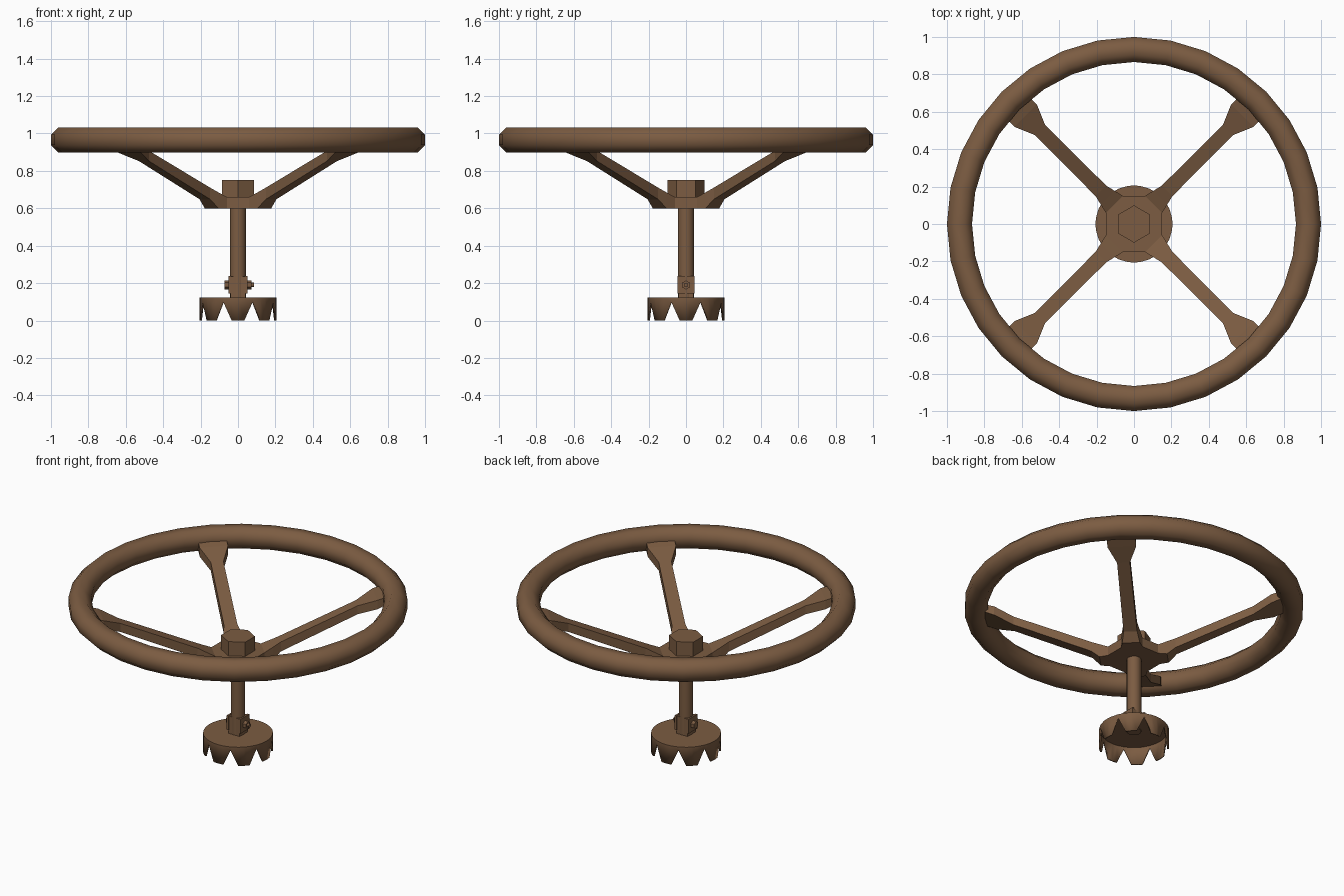
import bpy, bmesh, math
from mathutils import Matrix

if "Cube" in bpy.data.objects:
    bpy.data.objects.remove(bpy.data.objects["Cube"])

mat = bpy.data.materials.new("rusty_brown")
mat.diffuse_color = (0.2, 0.107, 0.054, 1)
mat.use_nodes = True
mat.node_tree.nodes["Principled BSDF"].inputs["Base Color"].default_value = mat.diffuse_color


def finish(bm, name, smooth=None):
    bmesh.ops.recalc_face_normals(bm, faces=bm.faces)
    me = bpy.data.meshes.new(name)
    bm.to_mesh(me)
    bm.free()
    me.materials.append(mat)
    ob = bpy.data.objects.new(name, me)
    bpy.context.collection.objects.link(ob)
    if smooth:
        bpy.context.view_layer.objects.active = ob
        ob.select_set(True)
        bpy.ops.object.shade_smooth_by_angle(angle=math.radians(smooth))
        ob.select_set(False)
    return ob


def bridge(bm, a, b, closed=True):
    n = len(a)
    for i in range(n if closed else n - 1):
        j = (i + 1) % n
        bm.faces.new((a[i], a[j], b[j], b[i]))


def cylinder(name, r, z0, z1, n, turn=0.0, axis='Z', smooth=None):
    bm = bmesh.new()
    rings = [[bm.verts.new((r * math.cos(turn + 2 * math.pi * i / n),
                            r * math.sin(turn + 2 * math.pi * i / n), z))
              for i in range(n)] for z in (z0, z1)]
    bridge(bm, *rings)
    for ring in rings:
        bm.faces.new(ring)
    if axis == 'X':
        bmesh.ops.transform(bm, verts=bm.verts, matrix=Matrix.Translation((0, 0, 0.19))
                            @ Matrix.Rotation(math.pi / 2, 4, 'Y'))
    return finish(bm, name, smooth)


def box(name, x, y, z0, z1, cx=0.0):
    bm = bmesh.new()
    bmesh.ops.create_cube(bm, size=1, matrix=Matrix.Translation((cx, 0, (z0 + z1) / 2))
                          @ Matrix.Diagonal((2 * x, 2 * y, z1 - z0, 1)))
    return finish(bm, name)


# wheel rim: octagonal section swept round
bm = bmesh.new()
N, R, r = 32, 0.933, 0.0725
rings = []
for i in range(N):
    a = 2 * math.pi * i / N
    ring = []
    for k in range(8):
        t = math.radians(22.5 + 45 * k)
        d = R + r * math.cos(t)
        ring.append(bm.verts.new((d * math.cos(a), d * math.sin(a), 0.966 + r * math.sin(t))))
    rings.append(ring)
for i in range(N):
    bridge(bm, rings[i], rings[(i + 1) % N])
finish(bm, "wheel_rim", 60)

# hub plate with four rising spokes that flare at the rim
# stations: distance, half width, bottom z, top z
stations = [(0.148, 0.064, 0.60, 0.66), (0.20, 0.052, 0.60, 0.685), (0.25, 0.04, 0.648, 0.71),
            (0.71, 0.038, 0.852, 0.907), (0.82, 0.085, 0.897, 0.955), (0.92, 0.085, 0.94, 0.985)]
bm = bmesh.new()
low, high = [], []
for q in range(4):
    a = math.radians(45 + 90 * q)
    c, s = math.cos(a), math.sin(a)
    secs = []
    for d, w, zb, zt in stations:
        secs.append([bm.verts.new((d * c - u * s, d * s + u * c, z))
                     for u, z in ((-w, zb), (w, zb), (w, zt), (-w, zt))])
    for s0, s1 in zip(secs, secs[1:]):
        bridge(bm, s0, s1)
    bm.faces.new(secs[-1])
    low += secs[0][:2]
    high += [secs[0][3], secs[0][2]]
bm.faces.new(low)
bm.faces.new(high)
for i in (1, 3, 5, 7):
    j = (i + 1) % 8
    bm.faces.new((low[i], low[j], high[j], high[i]))
finish(bm, "hub_and_spokes")

# hub nut and shaft
cylinder("hub_nut", 0.1, 0.65, 0.752, 6, math.pi / 6)
cylinder("shaft", 0.043, 0.11, 0.63, 16, smooth=40)

# clamp block with side cheeks and cross bolt
box("clamp_block", 0.04, 0.04, 0.115, 0.235)
for side in (-1, 1):
    box("clamp_cheek", 0.006, 0.045, 0.145, 0.238, side * 0.044)
cylinder("cross_bolt", 0.012, -0.06, 0.085, 10, axis='X', smooth=40)
cylinder("bolt_head", 0.024, -0.073, -0.05, 6, axis='X')
cylinder("bolt_nut", 0.024, 0.05, 0.072, 6, axis='X')

# crown claw: closed disc on top, eight pointed teeth below
bm = bmesh.new()
top, edge = [], []
for i in range(32):
    k = i % 4
    off = {0: 0, 1: 9.5, 2: 22.5, 3: 35.5}[k]
    a = math.radians(45 * (i // 4) + off)
    x, y = 0.206 * math.cos(a), 0.206 * math.sin(a)
    top.append(bm.verts.new((x, y, 0.122)))
    edge.append(bm.verts.new((x, y, 0.1 if k == 2 else 0)))
bridge(bm, top, edge)
bm.faces.new(top)
claw = finish(bm, "crown_claw", 40)
mod = claw.modifiers.new("thickness", 'SOLIDIFY')
mod.thickness = 0.01
mod.offset = -1
